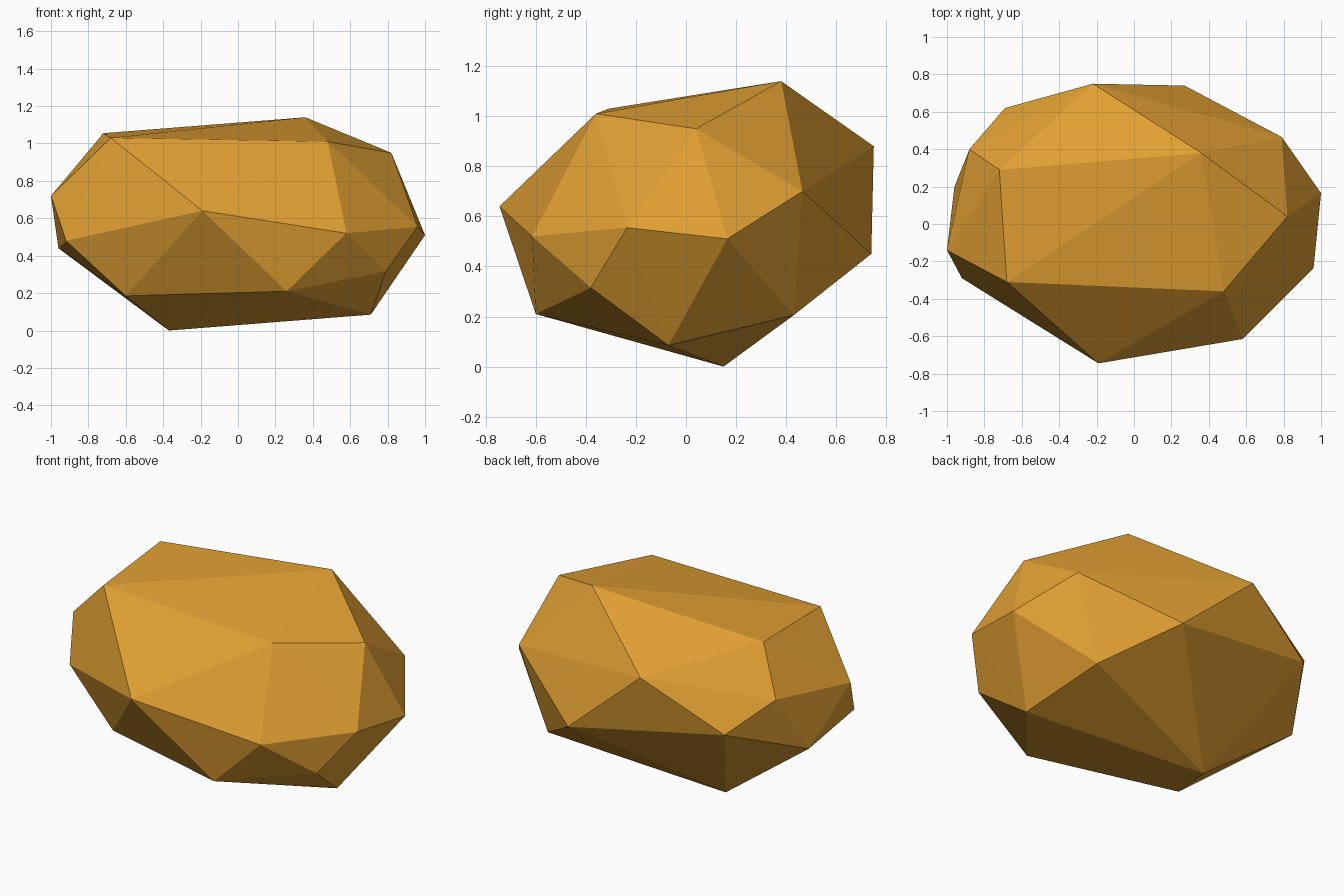
import bpy
import bmesh

# Remove the default cube
default_cube = bpy.data.objects.get("Cube")
if default_cube:
    bpy.data.objects.remove(default_cube, do_unlink=True)


def make_material(name, rgb):
    """One flat colour, visible in the viewport and in a render."""
    material = bpy.data.materials.new(name)
    material.use_nodes = True
    colour = (*rgb, 1)
    material.diffuse_color = colour
    shader = material.node_tree.nodes["Principled BSDF"]
    shader.inputs["Base Color"].default_value = colour
    shader.inputs["Roughness"].default_value = 0.9
    return material


def faceted_stone(name, corner_rings, material):
    """Wrap a tight faceted skin around the stone's corner points."""
    mesh = bpy.data.meshes.new(name)
    bm = bmesh.new()
    for ring in corner_rings:
        for corner in ring:
            bm.verts.new(corner)
    bmesh.ops.convex_hull(bm, input=bm.verts[:])
    loose = [v for v in bm.verts if not v.link_faces]
    bmesh.ops.delete(bm, geom=loose, context="VERTS")
    bmesh.ops.recalc_face_normals(bm, faces=bm.faces[:])
    for face in bm.faces:
        face.smooth = False
    bm.to_mesh(mesh)
    bm.free()
    mesh.materials.append(material)
    stone = bpy.data.objects.new(name, mesh)
    bpy.context.scene.collection.objects.link(stone)
    return stone


# Corners around the crown
crown = [(-.72, .29, 1.055), (-.68, -.31, 1.03), (.48, -.36, 1.01),
         (.82, .04, .95), (.36, .38, 1.14)]

# Corners around the upper shoulder
shoulder = [(-1, -.14, .72), (-.19, -.745, .64), (.79, .465, .7),
            (-.22, .75, .88), (-.88, .4, .79), (-.69, .62, .61)]

# Corners around the waist
waist = [(-.92, -.29, .48), (.58, -.615, .52), (.96, -.235, .555),
         (1, .165, .51), (.27, .74, .45), (-.96, .2, .44)]

# Corners around the underside
underside = [(-.6, -.335, .185), (.26, -.6, .21), (.79, -.38, .315),
             (.71, -.07, .085), (.62, .43, .205), (-.37, .15, 0)]

ochre = make_material("ochre stone", (.75, .35, .033))
faceted_stone("boulder", [crown, shoulder, waist, underside], ochre)
